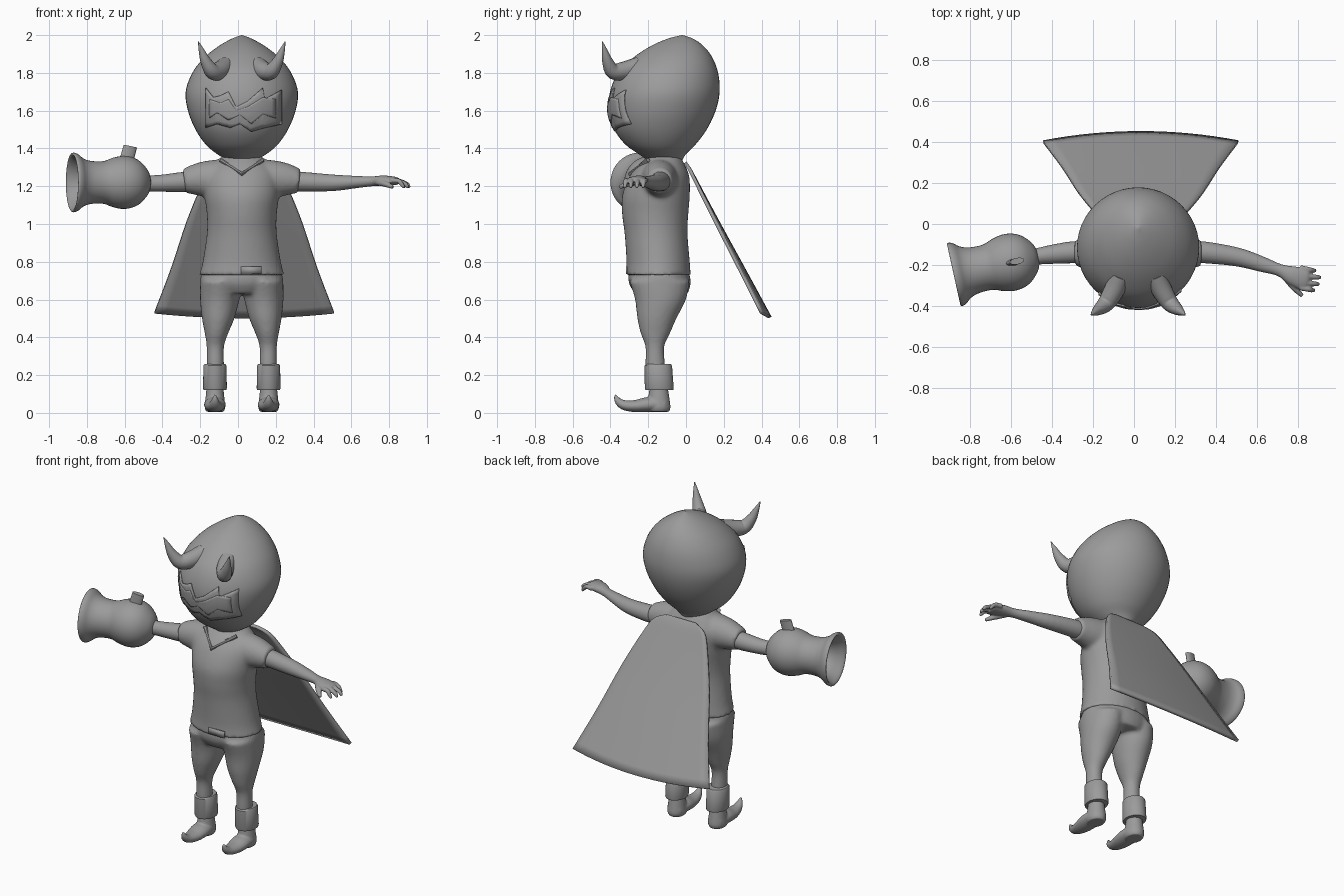
import bpy, bmesh, math
from mathutils import Vector

old = bpy.data.objects.get("Cube")
if old:
    bpy.data.objects.remove(old, do_unlink=True)

CX = 0.02  # body centre line
X, Y, Z = Vector((1, 0, 0)), Vector((0, 1, 0)), Vector((0, 0, 1))
FLAT = (X, Y)

grey = bpy.data.materials.new("plain_grey")
grey.use_nodes = True
grey.diffuse_color = (0.33, 0.33, 0.33, 1)
for node in grey.node_tree.nodes:
    if node.type == 'BSDF_PRINCIPLED':
        node.inputs["Base Color"].default_value = (0.33, 0.33, 0.33, 1)


def spline(pts, steps):
    """Smooth curve through tuples of any length."""
    if steps == 1:
        return [tuple(p) for p in pts]
    out = []
    for i in range(len(pts) - 1):
        a, b, c, d = pts[max(i - 1, 0)], pts[i], pts[i + 1], pts[min(i + 2, len(pts) - 1)]
        for k in range(steps):
            t = k / steps
            out.append(tuple(q + 0.5 * t * (r - p + t * (2 * p - 5 * q + 4 * r - s
                             + t * (3 * (q - r) + s - p))) for p, q, r, s in zip(a, b, c, d)))
    return out + [tuple(pts[-1])]


def loft(bm, pts, n=24, steps=4, frame=None, up=Z):
    """Skin ellipses (x, y, z, radius_a, radius_b) along a path and cap both ends."""
    rows = spline(pts, steps)
    rings = []
    for i, row in enumerate(rows):
        if frame:
            side, norm = frame
        else:
            tan = Vector(rows[min(i + 1, len(rows) - 1)][:3]) - Vector(rows[max(i - 1, 0)][:3])
            side = tan.cross(up).normalized()
            norm = side.cross(tan).normalized()
        ra, rb = max(row[3], 0.001), max(row[4], 0.001)
        angles = [math.tau * k / n for k in range(n)]
        rings.append([bm.verts.new(Vector(row[:3]) + side * ra * math.cos(a) + norm * rb * math.sin(a))
                      for a in angles])
    for a, b in zip(rings, rings[1:]):
        for k in range(n):
            bm.faces.new((a[k], a[(k + 1) % n], b[(k + 1) % n], b[k]))
    bm.faces.new(rings[0][::-1])
    bm.faces.new(rings[-1])


def stack(rows, cx=CX):
    """Rows of (z, half width, front y, back y) to ellipses."""
    return [(cx, (f + b) / 2, z, w, (b - f) / 2) for z, w, f, b in rows]


def finish(name, bm, voxel=0, smooth=0, thick=0, angle=40):
    bmesh.ops.recalc_face_normals(bm, faces=bm.faces)
    mesh = bpy.data.meshes.new(name)
    bm.to_mesh(mesh)
    bm.free()
    mesh.materials.append(grey)
    obj = bpy.data.objects.new(name, mesh)
    bpy.context.scene.collection.objects.link(obj)
    bpy.ops.object.select_all(action='DESELECT')
    obj.select_set(True)
    bpy.context.view_layer.objects.active = obj
    bpy.ops.object.shade_smooth_by_angle(angle=math.radians(angle))
    if voxel:
        mod = obj.modifiers.new("blend", 'REMESH')
        mod.mode, mod.voxel_size, mod.use_smooth_shade = 'VOXEL', voxel, True
    if smooth:
        mod = obj.modifiers.new("soften", 'SMOOTH')
        mod.factor, mod.iterations = 0.5, smooth
    if thick:
        mod = obj.modifiers.new("thickness", 'SOLIDIFY')
        mod.thickness, mod.offset = thick, 0
    return obj


def part(name, pts, **kw):
    opts = {k: kw.pop(k) for k in ("n", "steps", "frame", "up") if k in kw}
    bm = bmesh.new()
    loft(bm, pts, **opts)
    return finish(name, bm, **kw)


# Head: rounded with a soft peak leaning back
head = stack([(1.335, .07, -.2, -.02), (1.37, .13, -.25, 0), (1.42, .19, -.32, .05),
              (1.5, .245, -.38, .11), (1.6, .285, -.407, .157), (1.7, .297, -.402, .178),
              (1.8, .262, -.36, .17), (1.88, .2, -.28, .14), (1.94, .125, -.19, .095),
              (1.98, .055, -.1, .04), (2.0, .002, -.022, -.018)])
part("head", head, n=48, steps=5, frame=FLAT, angle=60)
head_rows = spline(head, 12)


def face_y(x, z):
    """Front surface of the head."""
    _, cy, _, rx, ry = min(head_rows, key=lambda r: abs(r[2] - z))
    return cy - ry * math.sqrt(max(0, 1 - ((x - CX) / rx) ** 2))


def height(line, x):
    for (x0, z0), (x1, z1) in zip(line, line[1:]):
        if x <= x1:
            return z0 + (z1 - z0) * (x - x0) / (x1 - x0)
    return line[-1][1]


def face_plate(name, top, bottom, lift):
    """Thin plate between two zigzags, laid on the face."""
    knots = sorted({p[0] for p in top + bottom})
    xs = [a + (b - a) * k / 3 for a, b in zip(knots, knots[1:]) for k in range(3)] + [knots[-1]]
    bm = bmesh.new()
    cols = []
    for x in xs:
        lo, hi = height(bottom, x), height(top, x)
        zs = [lo + (hi - lo) * k / 8 for k in range(9)]
        cols.append([bm.verts.new((x, face_y(x, z) - lift, z)) for z in zs])
    for a, b in zip(cols, cols[1:]):
        for k in range(8):
            bm.faces.new((a[k], b[k], b[k + 1], a[k + 1]))
    finish(name, bm, thick=0.008)


# Jagged grin with a row of teeth
grin_top = [(-.17, 1.72), (-.13, 1.67), (-.09, 1.68), (-.05, 1.7), (-.01, 1.62), (.05, 1.65),
            (.13, 1.72), (.14, 1.66), (.23, 1.71)]
grin_low = [(-.17, 1.51), (-.11, 1.53), (-.04, 1.51), (.01, 1.53), (.07, 1.49), (.14, 1.51), (.23, 1.53)]
face_plate("grin", grin_top, grin_low, 0.003)
teeth_top = [(-.15, 1.66), (-.09, 1.64), (-.05, 1.66), (-.01, 1.6), (.05, 1.62), (.13, 1.67), (.2, 1.66)]
teeth_low = [(-.15, 1.56), (-.11, 1.59), (-.05, 1.55), (.01, 1.58), (.07, 1.53), (.13, 1.58), (.2, 1.56)]
face_plate("teeth", teeth_top, teeth_low, 0.007)

# Shirt: torso and both sleeves blended together
bm = bmesh.new()
loft(bm, stack([(.73, .225, -.318, .025), (.8, .207, -.315, .02), (.95, .185, -.325, .008),
                (1.05, .185, -.338, .012), (1.15, .197, -.338, .02), (1.25, .2, -.3, .018),
                (1.31, .165, -.255, -.005), (1.36, .1, -.2, -.03)]), n=40, frame=FLAT)
for s in (1, -1):
    loft(bm, [(CX + s * x, -.14, z, ry, rz) for x, z, ry, rz in
              [(.05, 1.235, .1, .1), (.13, 1.238, .1, .103), (.22, 1.237, .085, .09),
               (.305, 1.228, .066, .064)]])
finish("shirt", bm, voxel=0.012, smooth=5)

# V collar and buckle on the shirt
part("collar", [(CX - .11, -.2, 1.338, .012, .012), (CX, -.295, 1.265, .012, .012),
                (CX + .11, -.2, 1.338, .012, .012)], steps=1, n=8)
bm = bmesh.new()
bmesh.ops.create_grid(bm, x_segments=1, y_segments=1, size=0.5)
for v in bm.verts:
    v.co = Vector((.07 + v.co.x * .11, -.314, .755 + v.co.y * .04))
finish("buckle", bm, thick=0.008)

# Trousers: hips and both legs blended together
bm = bmesh.new()
loft(bm, stack([(.63, .16, -.27, .01), (.68, .215, -.3, .024), (.73, .215, -.305, .02),
                (.77, .19, -.29, .0)]), n=32, frame=FLAT)
for s in (1, -1):
    loft(bm, [(CX + s * off, (f + b) / 2, z, w, (b - f) / 2) for z, off, w, f, b in
              [(.7, .11, .11, -.3, .02), (.6, .117, .104, -.27, .0), (.5, .125, .086, -.258, -.05),
               (.42, .134, .062, -.24, -.085), (.35, .14, .046, -.215, -.115),
               (.25, .14, .046, -.215, -.11), (.14, .14, .046, -.205, -.1)]], frame=FLAT)
finish("trousers", bm, voxel=0.011, smooth=5)

for s, label in ((1, "left"), (-1, "right")):
    leg = CX + s * .142
    # Thick ankle cuff
    part(label + "_cuff", stack([(.12, .05, -.2, -.08), (.122, .06, -.215, -.067),
                                 (.13, .063, -.218, -.065), (.25, .061, -.22, -.074),
                                 (.258, .056, -.212, -.08), (.26, .046, -.2, -.09)], leg),
         steps=1, n=32, frame=FLAT)
    # Shoe with a curled toe
    bm = bmesh.new()
    loft(bm, stack([(.006, .046, -.2, -.09), (.03, .055, -.21, -.082), (.08, .05, -.2, -.088),
                    (.16, .042, -.19, -.1)], leg), frame=FLAT)
    loft(bm, [(leg, y, z, rz, rx) for y, z, rz, rx in
              [(-.11, .046, .036, .048), (-.2, .044, .04, .058), (-.27, .036, .032, .05),
               (-.33, .042, .026, .034), (-.362, .066, .018, .02), (-.375, .096, .006, .006)]], up=X)
    finish(label + "_shoe", bm, voxel=0.006, smooth=3)
    # Horn curving forward then up
    part(label + "_horn", [(CX - s * dx, y, z, r, r) for dx, y, z, r in
                           [(.085, -.25, 1.835, .05), (.115, -.32, 1.812, .05),
                            (.155, -.385, 1.808, .042), (.19, -.415, 1.86, .029),
                            (.212, -.43, 1.915, .016), (.23, -.443, 1.966, .002)]], up=X, n=20, angle=60)

# Left arm with an open hand
bm = bmesh.new()
loft(bm, [(.25, -.135, 1.228, .053, .054), (.34, -.138, 1.224, .053, .052),
          (.5, -.16, 1.218, .046, .044), (.62, -.195, 1.222, .038, .033),
          (.71, -.225, 1.226, .03, .026), (.77, -.25, 1.23, .046, .027),
          (.83, -.27, 1.228, .052, .022), (.85, -.275, 1.224, .04, .015)])
for y, reach in ((-.222, .885), (-.255, .908), (-.288, .9), (-.318, .88)):
    loft(bm, [(.81, y + .008, 1.23, .014, .014), (.85, y, 1.228, .013, .013),
              (reach - .015, y - .004, 1.212, .012, .012), (reach, y - .005, 1.192, .008, .008)], n=12)
loft(bm, [(.74, -.26, 1.222, .018, .018), (.78, -.31, 1.212, .016, .016),
          (.82, -.35, 1.195, .01, .01)], n=12)
finish("left_arm", bm, voxel=0.005, smooth=2)

# Right arm reaching into the arm cannon
part("right_arm", [(-.2, -.135, 1.228, .053, .054), (-.3, -.138, 1.222, .053, .052),
                   (-.4, -.148, 1.216, .046, .045), (-.47, -.158, 1.215, .04, .042),
                   (-.53, -.17, 1.216, .04, .04)])

# Cannon: round chamber, waist, flared hollow muzzle
axis = Vector((-.975, -.215, 0)).normalized()
chamber = Vector((-.605, -.187, 1.22))
outline = [(-.14, .035), (-.125, .07), (-.085, .113), (-.04, .135), (.01, .14), (.06, .13),
           (.1, .115), (.14, .111), (.19, .116), (.225, .13), (.25, .15), (.27, .158),
           (.28, .153), (.275, .142), (.25, .125), (.2, .1), (.1, .085), (.06, .01)]
part("cannon", [tuple(chamber + axis * t) + (r, r) for t, r in outline],
     n=40, steps=3, frame=(axis.cross(Z), Z), angle=60)
part("fuse_stub", [(-.592, -.188, 1.33, .038, .017), (-.57, -.181, 1.412, .036, .016)],
     steps=1, n=20, frame=(Vector((.97, .2, -.2)), Vector((-.2, .97, 0))))

# Cape: flared sheet hanging away from the back
bm = bmesh.new()
sheet = []
for z, half, y in spline([(1.325, .1, -.005), (1.29, .175, .02), (1.2, .225, .068), (1.0, .305, .175),
                          (.75, .385, .312), (.505, .475, .445)], 4):
    us = [k / 8 - 1 for k in range(17)]
    drop = (1.325 - z) / .82
    sheet.append([bm.verts.new((.033 + half * u, y - .045 * drop * u * u, z + .025 * drop * u * u))
                  for u in us])
for a, b in zip(sheet, sheet[1:]):
    for k in range(16):
        bm.faces.new((a[k], a[k + 1], b[k + 1], b[k]))
finish("cape", bm, thick=0.018)
